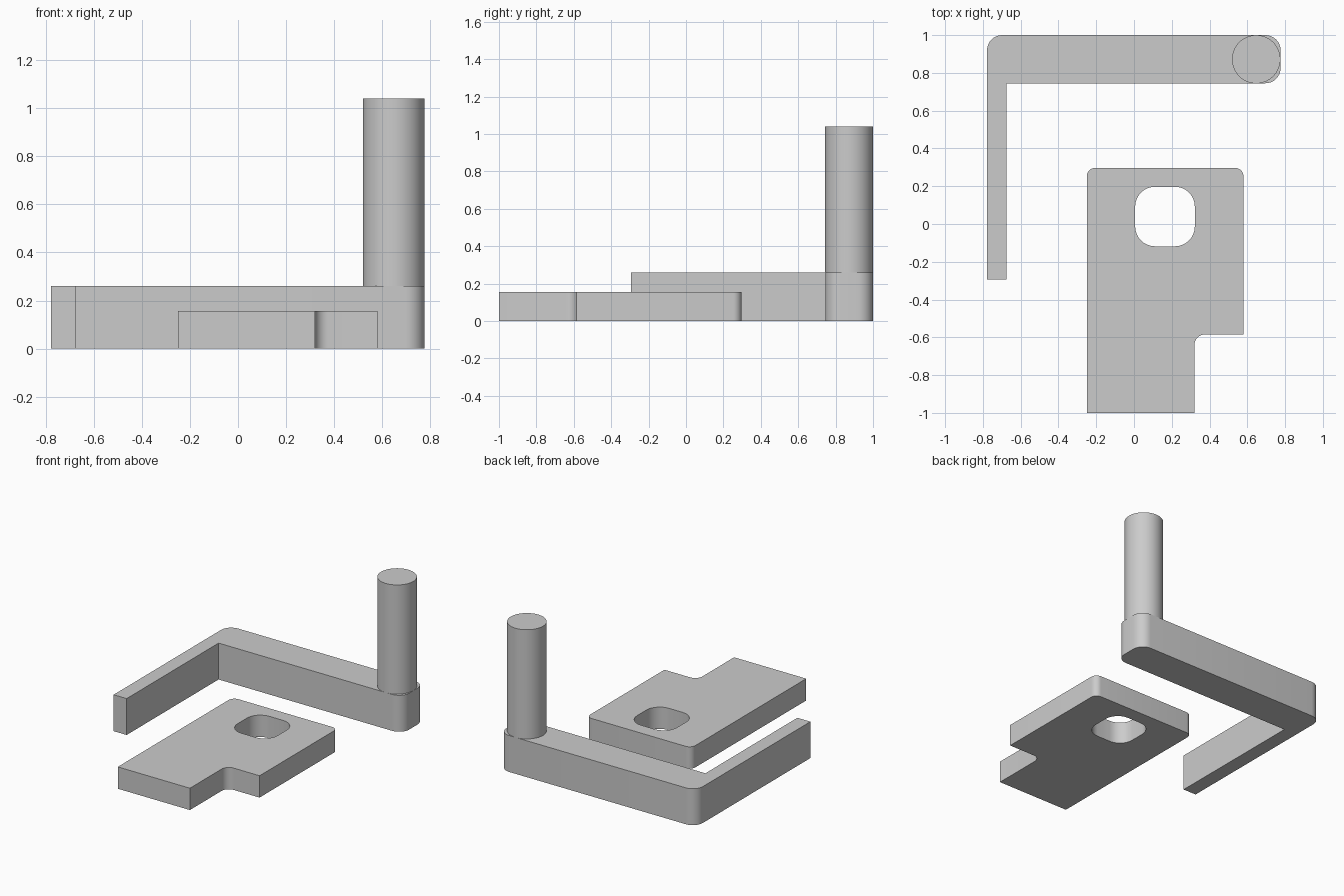
import bpy, bmesh, math
from mathutils import Vector

if "Cube" in bpy.data.objects:
    bpy.data.objects.remove(bpy.data.objects["Cube"])

grey = bpy.data.materials.new("light grey")
grey.diffuse_color = (0.6, 0.6, 0.6, 1)
grey.use_nodes = True
grey.node_tree.nodes["Principled BSDF"].inputs["Base Color"].default_value = grey.diffuse_color


def fillet(corners, steps=8):
    """Outline from (x, y, radius) corners, rounding each one with an arc."""
    pts = []
    for i, (x, y, r) in enumerate(corners):
        p = Vector((x, y))
        if r == 0:
            pts.append(p)
            continue
        a = (Vector(corners[i - 1][:2]) - p).normalized()
        b = (Vector(corners[(i + 1) % len(corners)][:2]) - p).normalized()
        centre = p + (a + b) * r          # all corners are square
        for k in range(steps + 1):
            t = math.pi / 2 * k / steps
            pts.append(centre - b * r * math.cos(t) - a * r * math.sin(t))
    return pts


def slab(name, outlines, z0, z1):
    """Fill the outlines (later ones are holes) and extrude upward."""
    bm = bmesh.new()
    edges = []
    for pts in outlines:
        vs = [bm.verts.new((p.x, p.y, z0)) for p in pts]
        edges += [bm.edges.new((v, vs[i - 1])) for i, v in enumerate(vs)]
    bmesh.ops.triangle_fill(bm, use_beauty=True, edges=edges)
    ret = bmesh.ops.extrude_face_region(bm, geom=bm.faces[:], use_keep_orig=True)
    top = [g for g in ret["geom"] if isinstance(g, bmesh.types.BMVert)]
    bmesh.ops.translate(bm, verts=top, vec=(0, 0, z1 - z0))
    bmesh.ops.recalc_face_normals(bm, faces=bm.faces[:])
    me = bpy.data.meshes.new(name)
    bm.to_mesh(me)
    bm.free()
    ob = bpy.data.objects.new(name, me)
    bpy.context.collection.objects.link(ob)
    finish(ob)


def finish(ob):
    ob.data.materials.append(grey)
    bpy.ops.object.select_all(action='DESELECT')
    ob.select_set(True)
    bpy.context.view_layer.objects.active = ob
    bpy.ops.object.shade_smooth_by_angle(angle=math.radians(30))


# L-shaped bracket with a thick bar and a thin arm
slab("bracket", [fillet([
    (-0.778, -0.293, 0), (-0.675, -0.293, 0), (-0.675, 0.745, 0),
    (0.776, 0.745, 0.08), (0.776, 1, 0.08), (-0.778, 1, 0.08)])], 0, 0.26)

# Notched plate with a rounded square hole
slab("plate", [
    fillet([(-0.25, -1, 0), (0.32, -1, 0), (0.32, -0.585, 0.055),
            (0.58, -0.585, 0), (0.58, 0.297, 0.045), (-0.25, 0.297, 0.045)]),
    fillet([(0.006, -0.118, 0.105), (0.322, -0.118, 0.105),
            (0.322, 0.197, 0.105), (0.006, 0.197, 0.105)])], 0, 0.156)

# Upright post on the bar's end
bpy.ops.mesh.primitive_cylinder_add(vertices=64, radius=0.128, depth=0.78,
                                    location=(0.647, 0.872, 0.65))
post = bpy.context.object
post.name = "post"
finish(post)
